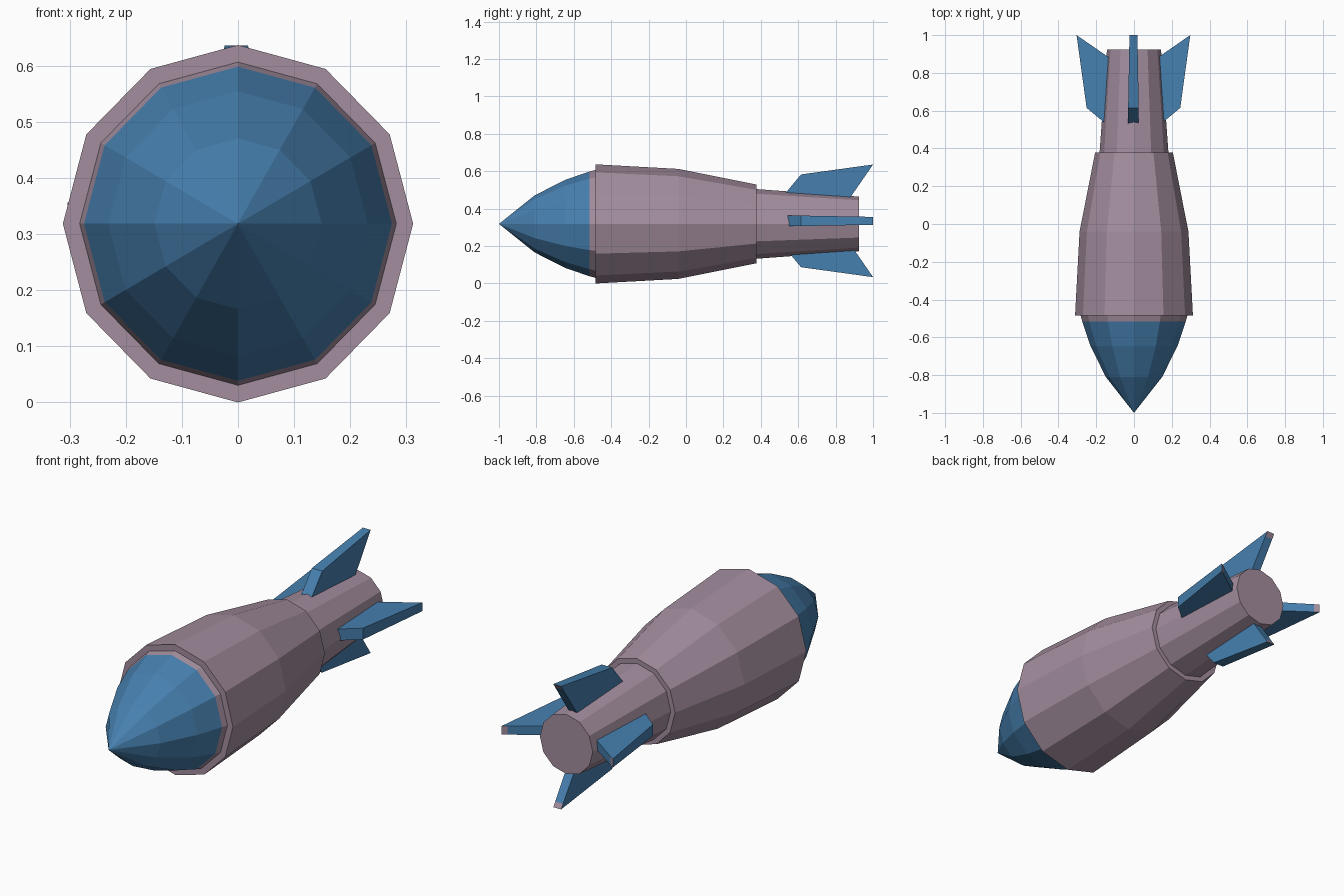
import bpy, bmesh, math
from mathutils import Matrix

if "Cube" in bpy.data.objects:
    bpy.data.objects.remove(bpy.data.objects["Cube"])


def material(name, rgb):
    m = bpy.data.materials.new(name)
    m.diffuse_color = (*rgb, 1)
    m.use_nodes = True
    m.node_tree.nodes["Principled BSDF"].inputs["Base Color"].default_value = m.diffuse_color
    return m


BLUE = material("steel blue", (0.062, 0.215, 0.43))
MAUVE = material("dusty mauve", (0.37, 0.27, 0.345))
CZ = 0.3185


def finish(bm, name, mats):
    bmesh.ops.recalc_face_normals(bm, faces=bm.faces)
    me = bpy.data.meshes.new(name)
    bm.to_mesh(me)
    bm.free()
    for m in mats:
        me.materials.append(m)
    ob = bpy.data.objects.new(name, me)
    bpy.context.collection.objects.link(ob)
    return ob


def lathe(name, profile, mat, sides=12):
    """Twelve-sided turned shape along y from (y, radius) pairs."""
    bm = bmesh.new()
    rings = []
    for y, r in profile:
        if r == 0:
            rings.append([bm.verts.new((0, y, CZ))])
            continue
        angles = [2 * math.pi * i / sides for i in range(sides)]
        rings.append([bm.verts.new((0.98 * r * math.sin(a), y, CZ + r * math.cos(a)))
                      for a in angles])
    for a, b in zip(rings, rings[1:]):
        for i in range(sides):
            j = (i + 1) % sides
            if len(a) == 1:
                bm.faces.new((a[0], b[i], b[j]))
            else:
                bm.faces.new((a[i], b[i], b[j], a[j]))
    if len(rings[-1]) > 1:
        bm.faces.new(rings[-1])
    return finish(bm, name, [mat])


# pointed nose
lathe("nose_cone", [(-1, 0), (-0.81, 0.152), (-0.645, 0.236), (-0.515, 0.28)], BLUE)

# collar, stepped hull and narrower tail in one turned profile
lathe("hull", [(-0.515, 0.28), (-0.485, 0.288), (-0.485, 0.3185), (-0.04, 0.294),
               (0.378, 0.21), (0.378, 0.186), (0.925, 0.146)], MAUVE)

# four swept fins: (y, radius, half thickness), last edge group is the mauve tip
FIN = [(0.50, 0.11, 0.028), (0.615, 0.248, 0.028), (1.0, 0.301, 0.021),
       (0.985, 0.279, 0.021), (0.866, 0.107, 0.023)]
for k, label in enumerate(("top", "right", "bottom", "left")):
    bm = bmesh.new()
    a = [bm.verts.new((-t, y, r)) for y, r, t in FIN]
    b = [bm.verts.new((t, y, r)) for y, r, t in FIN]
    bm.faces.new(a)
    bm.faces.new(b[::-1])
    for i in range(len(FIN)):
        j = (i + 1) % len(FIN)
        f = bm.faces.new((a[i], b[i], b[j], a[j]))
        f.material_index = 1 if i == 2 else 0
    fin = finish(bm, label + "_fin", [BLUE, MAUVE])
    fin.data.transform(Matrix.Translation((-0.003, 0, 0.335))
                       @ Matrix.Rotation(k * math.pi / 2, 4, 'Y'))
